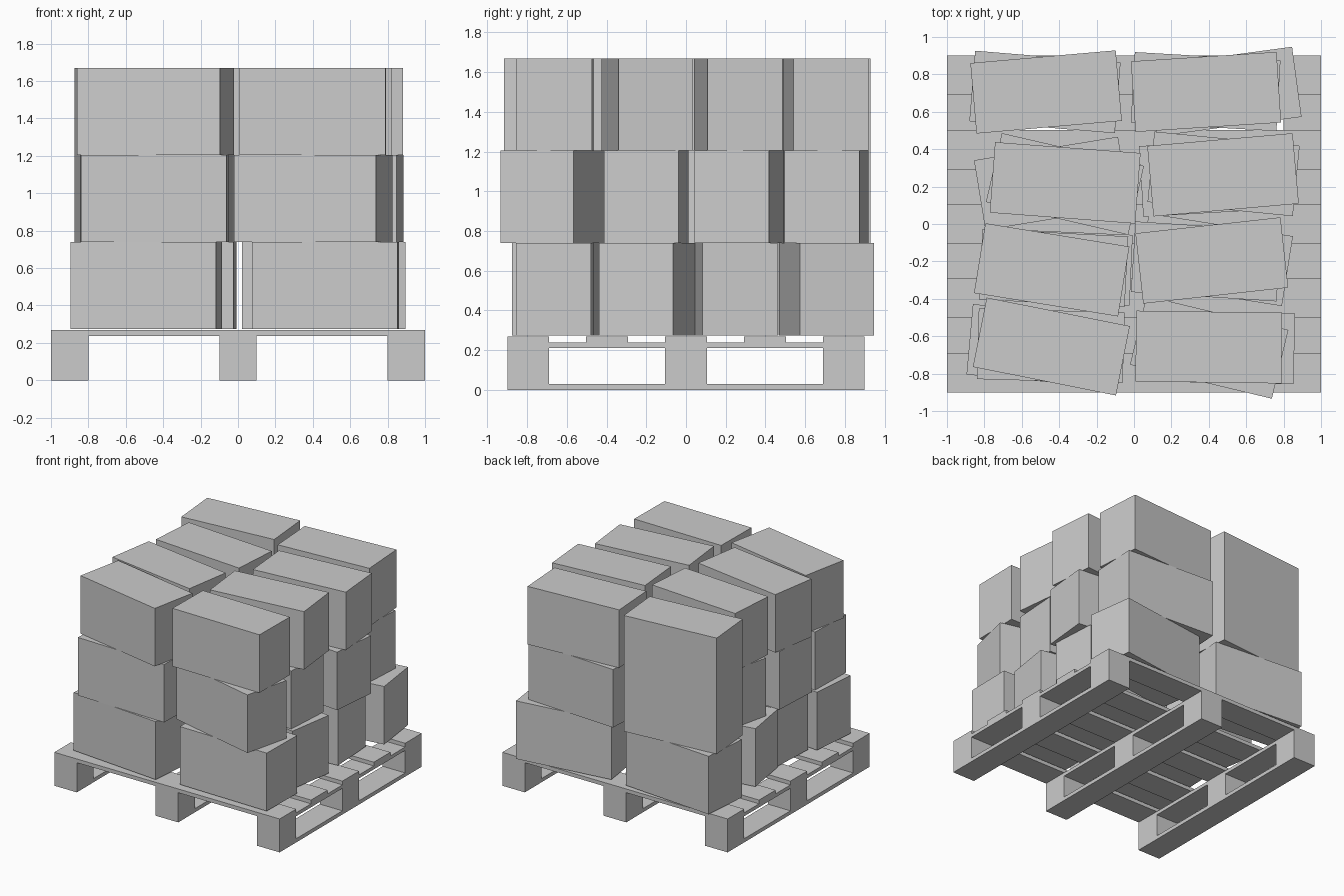
import bpy, math


def box(name, x, y, z0, z1, sx, sy, turn=0.0):
    """Plain cuboid from z0 to z1, centred on x, y and turned in degrees about z."""
    bpy.ops.mesh.primitive_cube_add(size=1, location=(x, y, (z0 + z1) / 2),
                                    rotation=(0, 0, math.radians(turn)))
    ob = bpy.context.object
    ob.name = name
    ob.scale = (sx, sy, z1 - z0)
    return ob


# Pallet: runners, blocks and stringers in three lines along y
for x in (-0.9, 0, 0.9):
    box("bottom_runner", x, 0, 0, 0.03, 0.2, 1.8)
    box("stringer_board", x, 0, 0.21, 0.238, 0.2, 1.8)
    for y in (-0.795, 0, 0.795):
        box("pallet_block", x, y, 0.03, 0.21, 0.2, 0.21)

# Deck boards across x
for i in range(5):
    box("deck_board", 0, -0.795 + i * 0.3975, 0.238, 0.268, 2.0, 0.21)

# Cartons per layer, back to front, left then right: (x, y, turn)
layers = [
    [(-0.476, 0.706, -4.7), (0.484, 0.708, 7.7),
     (-0.44, 0.217, 9.3), (0.428, 0.25, 3.3),
     (-0.405, -0.23, -2.5), (0.435, -0.191, -9),
     (-0.49, -0.652, -5.2), (0.467, -0.66, -1)],
    [(-0.47, 0.706, 5), (0.383, 0.708, -3.3),
     (-0.369, 0.214, -13), (0.479, 0.268, -5.6),
     (-0.43, -0.235, -3), (0.385, -0.2, -3.7),
     (-0.445, -0.651, -1.6), (0.402, -0.659, -13.5)],
    [(-0.47, 0.706, 5), (0.385, 0.706, 3.7),
     (-0.368, 0.22, -4.3), (0.476, 0.263, 5),
     (-0.44, -0.245, -9.2), (0.416, -0.195, 6.3),
     (-0.442, -0.655, -11.3), (0.4, -0.658, -0.8)],
]
HEIGHT = 0.465
for level, cartons in enumerate(layers):
    z = 0.275 + level * HEIGHT
    for x, y, turn in cartons:
        box("carton", x, y, z, z + HEIGHT, 0.78, 0.378, turn)
